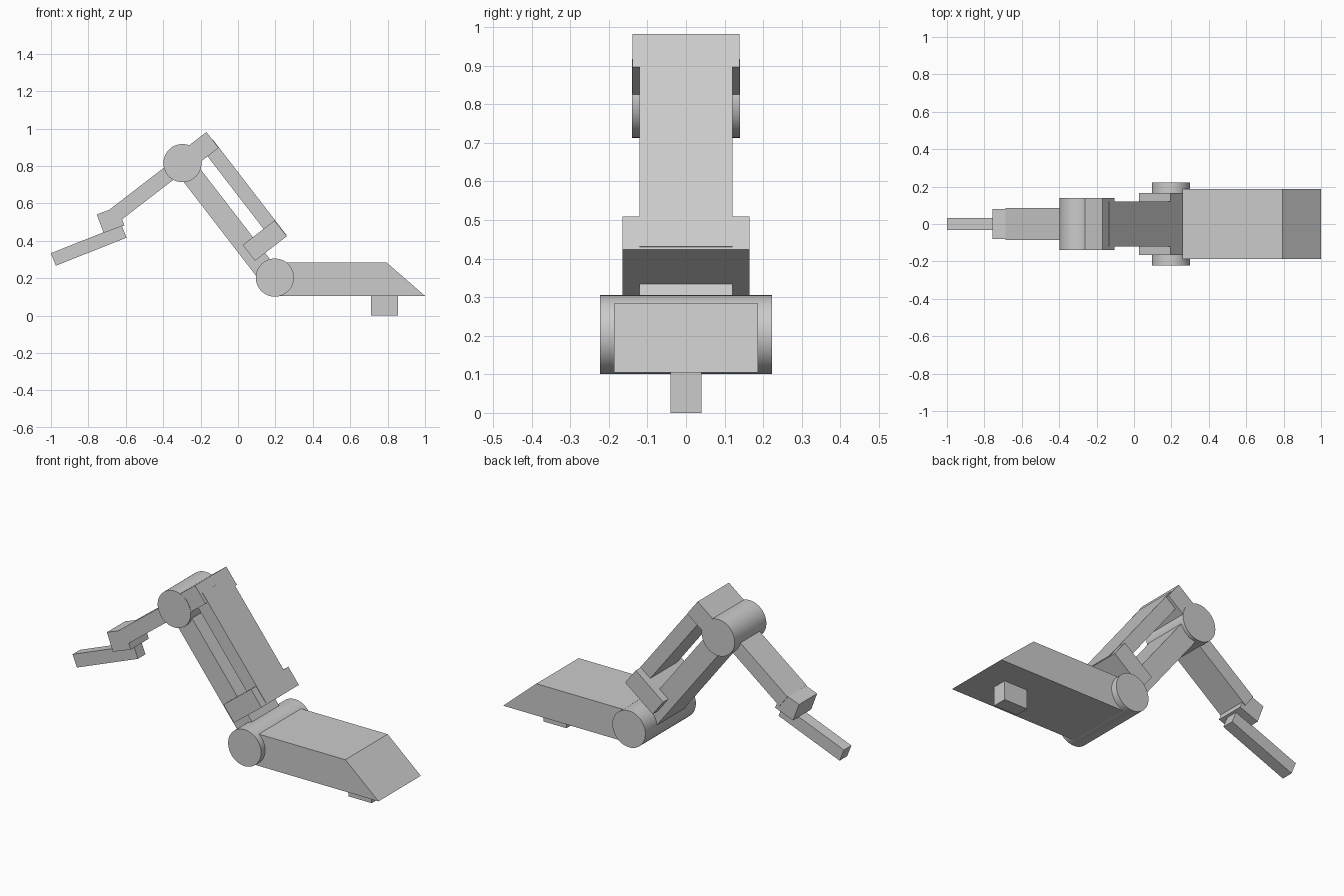
import bpy
import bmesh
from math import radians
from mathutils import Vector, Matrix

cube = bpy.data.objects.get("Cube")
if cube:
    bpy.data.objects.remove(cube)

grey = bpy.data.materials.new("light_grey")
grey.use_nodes = True
grey.diffuse_color = (0.6, 0.6, 0.6, 1)
grey.node_tree.nodes["Principled BSDF"].inputs["Base Color"].default_value = (0.6, 0.6, 0.6, 1)


def finish(name, bm):
    bmesh.ops.recalc_face_normals(bm, faces=bm.faces)
    mesh = bpy.data.meshes.new(name)
    bm.to_mesh(mesh)
    bm.free()
    mesh.materials.append(grey)
    obj = bpy.data.objects.new(name, mesh)
    bpy.context.collection.objects.link(obj)
    return obj


def prism(name, profile, half_width):
    """Side profile (x, z) extruded symmetrically across y."""
    bm = bmesh.new()
    face = bm.faces.new([bm.verts.new((x, -half_width, z)) for x, z in profile])
    out = bmesh.ops.extrude_face_region(bm, geom=[face])["geom"]
    verts = [v for v in out if isinstance(v, bmesh.types.BMVert)]
    bmesh.ops.translate(bm, verts=verts, vec=(0, 2 * half_width, 0))
    return finish(name, bm)


def bar(name, start, end, thickness, half_width):
    """Rectangular bar along a centre line in the x-z plane."""
    a, b = Vector(start), Vector(end)
    d = (b - a).normalized()
    side = Vector((-d.y, d.x)) * thickness / 2
    return prism(name, [a + side, b + side, b - side, a - side], half_width)


def hinge(name, centre, radius, half_width):
    """Smooth cylinder lying along y."""
    bm = bmesh.new()
    turn = Matrix.Translation((centre.x, 0, centre.y)) @ Matrix.Rotation(radians(90), 4, 'X')
    bmesh.ops.create_cone(bm, cap_ends=True, segments=64, radius1=radius,
                          radius2=radius, depth=2 * half_width, matrix=turn)
    obj = finish(name, bm)
    bpy.ops.object.select_all(action='DESELECT')
    obj.select_set(True)
    bpy.context.view_layer.objects.active = obj
    bpy.ops.object.shade_smooth_by_angle(angle=radians(30))
    return obj


elbow = Vector((-0.297, 0.815))
shoulder = Vector((0.197, 0.203))
along = Vector((0.611, -0.792)).normalized()   # down the main arm
out = Vector((-along.y, along.x))              # away from the main arm

# Base with sloped end and foot
prism("base", [(0.2, 0.105), (1.0, 0.105), (0.795, 0.283), (0.2, 0.283)], 0.187)
prism("foot", [(0.712, 0), (0.855, 0), (0.855, 0.11), (0.712, 0.11)], 0.04)

# Hinges
hinge("base_hinge", shoulder, 0.102, 0.223)
hinge("elbow_hinge", elbow, 0.102, 0.14)

# Main arm with parallel link and its two brackets
bar("main_arm", elbow, elbow + along * 0.78, 0.113, 0.12)
bar("elbow_bracket", elbow, elbow + out * 0.203, 0.107, 0.138)
link = elbow + out * 0.167
bar("parallel_link", link, link + along * 0.643, 0.077, 0.12)
bracket = elbow + along * 0.597
bar("lower_bracket", bracket - out * 0.012, bracket + out * 0.203, 0.107, 0.165)

# Forearm, wrist and finger
bar("forearm", elbow, (-0.662, 0.534), 0.082, 0.085)
bar("wrist", (-0.7, 0.561), (-0.663, 0.462), 0.118, 0.08)
bar("finger", (-0.987, 0.3), (-0.609, 0.45), 0.072, 0.033)
